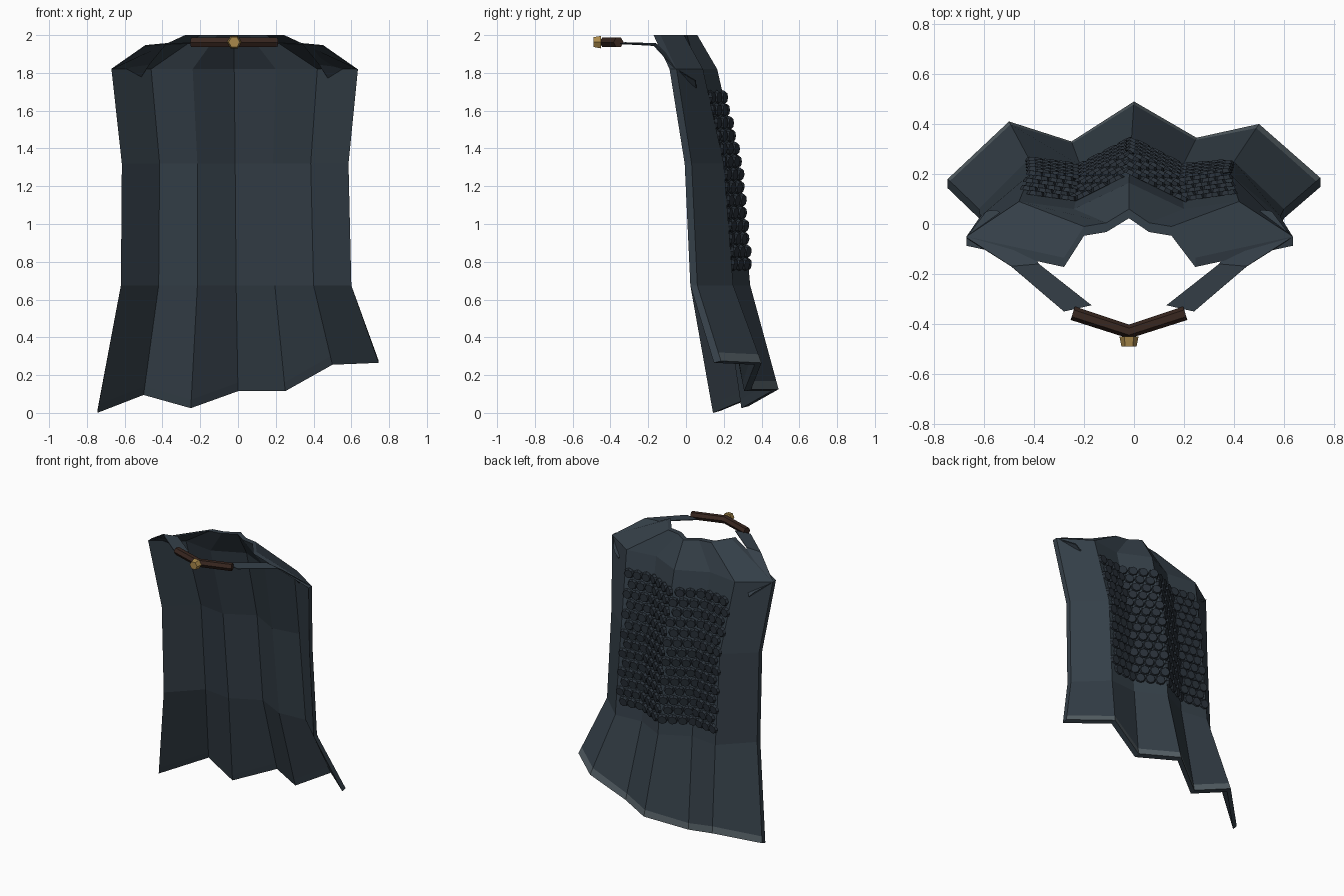
import bpy, bmesh, math
from mathutils import Vector, Matrix

if "Cube" in bpy.data.objects:
    bpy.data.objects.remove(bpy.data.objects["Cube"])

CX = -0.02  # centre line of collar parts


def material(name, rgb):
    m = bpy.data.materials.new(name)
    m.diffuse_color = (*rgb, 1)
    m.use_nodes = True
    m.node_tree.nodes["Principled BSDF"].inputs["Base Color"].default_value = m.diffuse_color
    return m


CLOTH = material("slate_cloth", (0.035, 0.05, 0.065))
TRIM = material("hem_trim", (0.09, 0.115, 0.13))
SCALE = material("dark_scale", (0.022, 0.03, 0.04))
LEATHER = material("brown_leather", (0.04, 0.02, 0.014))
GOLD = material("gold", (0.40, 0.25, 0.07))


def finish(name, bm, *mats):
    bmesh.ops.recalc_face_normals(bm, faces=bm.faces)
    me = bpy.data.meshes.new(name)
    bm.to_mesh(me)
    bm.free()
    ob = bpy.data.objects.new(name, me)
    bpy.context.collection.objects.link(ob)
    for m in mats:
        me.materials.append(m)
    return ob


def skin(bm, rings, closed=False):
    """Bridge successive rows of points with quads."""
    vs = [[bm.verts.new(p) for p in r] for r in rings]
    n = len(vs[0])
    faces = []
    for a, b in zip(vs, vs[1:]):
        for i in range(n if closed else n - 1):
            k = (i + 1) % n
            faces.append(bm.faces.new((a[i], b[i], b[k], a[k])))
    return vs, faces


# Cloak rows of outer pleats, from hem to neck: x, y, z per column
def row(xs, ys, zs):
    zs = zs if isinstance(zs, list) else [zs] * 7
    return [Vector(p) for p in zip(xs, ys, zs)]


rows = [
    row([-.745, -.5, -.25, 0, .25, .5, .745],
        [.18, .41, .33, .49, .345, .40, .185],
        [.01, .105, .035, .125, .125, .265, .275]),
    row([-.62, -.42, -.215, -.01, .195, .4, .6],
        [.06, .26, .235, .34, .235, .25, .06], .675),
    row([-.615, -.415, -.215, -.015, .185, .385, .585],
        [.03, .20, .17, .28, .17, .20, .03], 1.32),
    row([-.67, -.46, -.24, -.02, .2, .42, .635],
        [-.05, .09, .06, .165, .06, .09, -.05], 1.82),
    row([-.28, -.2, -.11, -.02, .06, .15, .245],
        [-.135, -.01, .005, .06, .005, -.01, -.135], 2.0),
]
# Extra row just above the hem for the pale trim
trim_row = [a.lerp(b, 0.045 / (b.z - a.z)) for a, b in zip(rows[0], rows[1])]

bm = bmesh.new()
_, faces = skin(bm, [rows[0], trim_row] + rows[1:])
for f in faces[:6]:
    f.material_index = 1
ext = bmesh.ops.extrude_face_region(bm, geom=faces, use_keep_orig=True)["geom"]
for g in ext:
    if isinstance(g, bmesh.types.BMVert):
        g.co += Vector((0, -0.037, -0.01 if g.co.z < 0.4 else 0))
for f in bm.faces:
    if f not in faces:
        f.material_index = 0
finish("cloak", bm, CLOTH, TRIM)


# Back scales following the pleats
def on_cloak(u, z):
    i = min(int(u), 5)
    for a, b in zip(rows[1:], rows[2:]):
        if z <= b[0].z:
            break
    pa, pb = a[i].lerp(a[i + 1], u - i), b[i].lerp(b[i + 1], u - i)
    return pa.lerp(pb, (z - pa.z) / (pb.z - pa.z))


bm = bmesh.new()
N_ROWS, N_COLS = 14, 13
for r in range(N_ROWS):
    z = 0.785 + r * 0.068
    for c in range(N_COLS):
        u = 1.1 + (c + 0.5 * (r % 2)) * 3.75 / (N_COLS - 0.5)
        i = int(u)
        side = (on_cloak(i + 1, z) - on_cloak(i, z)).normalized()
        up = (on_cloak(u, z + .01) - on_cloak(u, z)).normalized()
        n = up.cross(side).normalized()
        up = n.cross(side) * -1
        rot = Matrix((side, up, n)).transposed().to_4x4()
        if rot.determinant() < 0:
            rot = Matrix((side, -up, n)).transposed().to_4x4()
        m = (Matrix.Translation(on_cloak(u, z) + n * 0.008) @ rot
             @ Matrix.Rotation(math.radians(-12), 4, 'X'))
        bmesh.ops.create_cone(bm, cap_ends=True, segments=8, radius1=0.038,
                              radius2=0.03, depth=0.018, matrix=m)
finish("back_scales", bm, SCALE)

# Collar straps: ribbons folding over each shoulder
ribbon = [((.26, -.35, 1.955), (.15, -.325, 1.96)),
          ((.47, -.17, 1.945), (.36, -.16, 1.955)),
          ((.65, -.055, 1.82), (.45, -.01, 1.845)),
          ((.57, .05, 1.76), (.53, .055, 1.72))]
for name, s in (("left_strap", -1), ("right_strap", 1)):
    bm = bmesh.new()
    skin(bm, [[(CX + s * x, y, z) for x, y, z in pair] for pair in ribbon])
    ob = finish(name, bm, CLOTH)
    mod = ob.modifiers.new("thickness", 'SOLIDIFY')
    mod.thickness, mod.offset = 0.005, 0

# Leather clasp bar: bent hexagonal rod
bm = bmesh.new()
rings = []
for x, y, tilt in ((-.225, -.357, -.3), (0, -.43, 0), (.225, -.357, .3)):
    ring = []
    for k in range(6):
        a = math.radians(60 * k)
        d = 0.028 * math.cos(a)
        ring.append((CX + x - d * math.sin(tilt), y + d * math.cos(tilt),
                     1.962 + 0.028 * math.sin(a)))
    rings.append(ring)
vs, _ = skin(bm, rings, closed=True)
bm.faces.new(vs[0])
bm.faces.new(vs[-1])
finish("clasp_bar", bm, LEATHER)

# Gold hexagonal stud
bm = bmesh.new()
bmesh.ops.create_cone(bm, cap_ends=True, segments=6, radius1=0.038, radius2=0.03,
                      depth=0.04, matrix=Matrix.Translation((CX, -.47, 1.963))
                      @ Matrix.Rotation(math.radians(90), 4, 'X')
                      @ Matrix.Rotation(math.radians(30), 4, 'Z'))
finish("clasp_stud", bm, GOLD)
